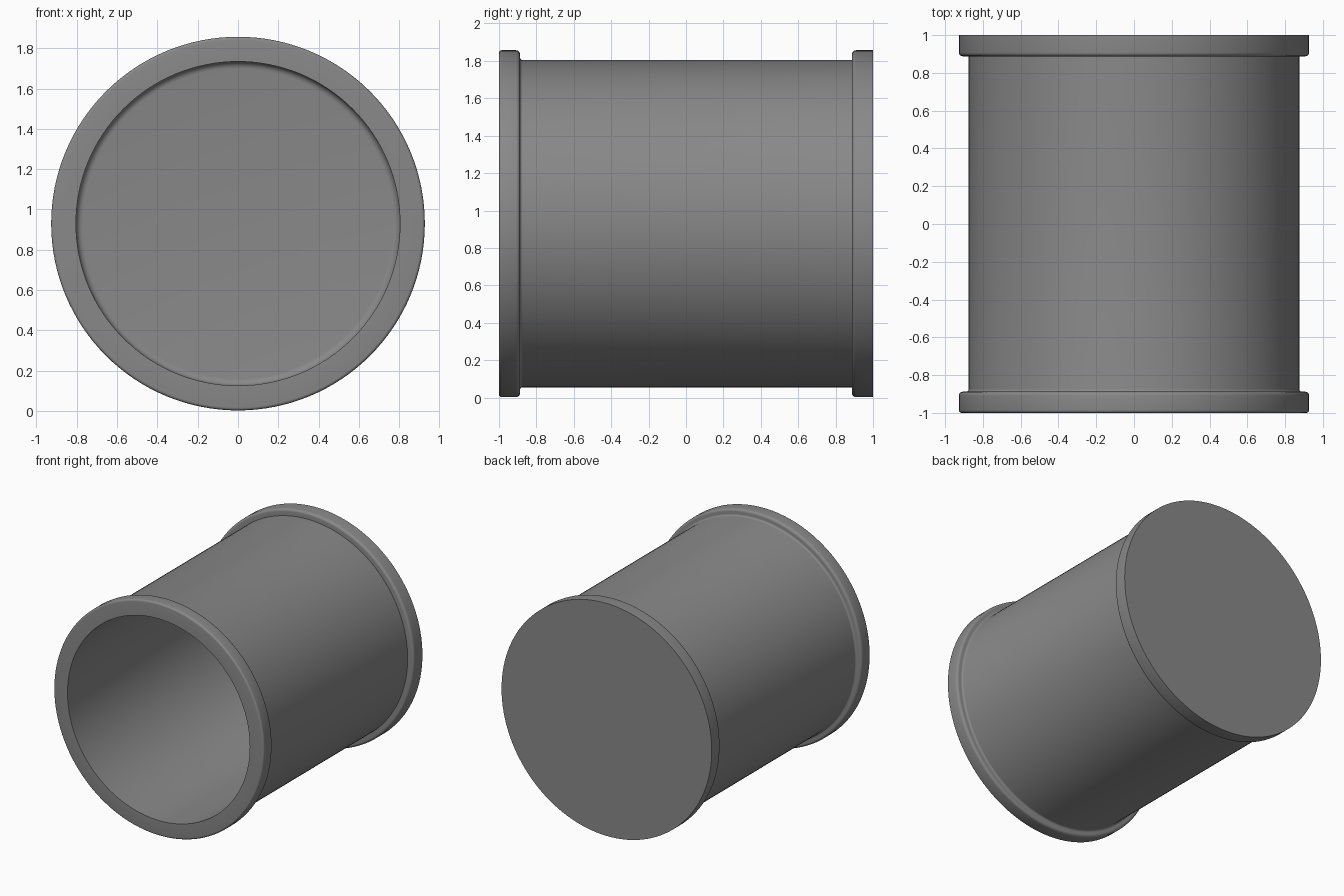
import bpy, bmesh, math
from mathutils import Vector, Matrix

if "Cube" in bpy.data.objects:
    bpy.data.objects.remove(bpy.data.objects["Cube"])

CENTRE_Z = 0.93
SIDES = 128

# Closed container outline: (radius, y, corner rounding)
PROFILE = [
    (0.0, 1.0, 0),
    (0.927, 1.0, 0),         # back rim
    (0.927, 0.888, 0.02),
    (0.875, 0.888, 0),
    (0.875, -0.888, 0.015),  # body, blended into the front rim
    (0.927, -0.888, 0.02),
    (0.927, -1.0, 0.015),
    (0.804, -1.0, 0),        # mouth
    (0.804, 0.93, 0.035),    # rounded inner floor
    (0.0, 0.93, 0),
]


def rounded(points, steps=5):
    """Replace right-angle corners with quarter arcs."""
    out = []
    for i, (r, y, f) in enumerate(points):
        p = Vector((r, y))
        if f == 0:
            out.append(p)
            continue
        a = (Vector(points[i - 1][:2]) - p).normalized() * f
        b = (Vector(points[i + 1][:2]) - p).normalized() * f
        for k in range(steps + 1):
            t = k / steps * math.pi / 2
            out.append(p + a * (1 - math.sin(t)) + b * (1 - math.cos(t)))
    return out


def lathe(name, points):
    bm = bmesh.new()
    verts = [bm.verts.new((p.x, p.y, 0)) for p in points]
    edges = [bm.edges.new(e) for e in zip(verts, verts[1:])]
    bmesh.ops.spin(bm, geom=verts + edges, cent=(0, 0, 0), axis=(0, 1, 0),
                   angle=math.tau, steps=SIDES, use_duplicate=False)
    bmesh.ops.remove_doubles(bm, verts=bm.verts, dist=1e-4)
    bmesh.ops.recalc_face_normals(bm, faces=bm.faces)
    bmesh.ops.transform(bm, matrix=Matrix.Translation((0, 0, CENTRE_Z)), verts=bm.verts)
    mesh = bpy.data.meshes.new(name)
    bm.to_mesh(mesh)
    bm.free()
    mesh.shade_smooth()
    mesh.set_sharp_from_angle(angle=math.radians(30))
    obj = bpy.data.objects.new(name, mesh)
    bpy.context.collection.objects.link(obj)
    return obj


# Flanged hollow cylinder, open at the front and closed at the back
container = lathe("flanged_container", rounded(PROFILE))

# Dark grey finish
dark_grey = bpy.data.materials.new("dark_grey")
dark_grey.diffuse_color = (0.25, 0.25, 0.25, 1)
dark_grey.use_nodes = True
dark_grey.node_tree.nodes["Principled BSDF"].inputs["Base Color"].default_value = dark_grey.diffuse_color
container.data.materials.append(dark_grey)
